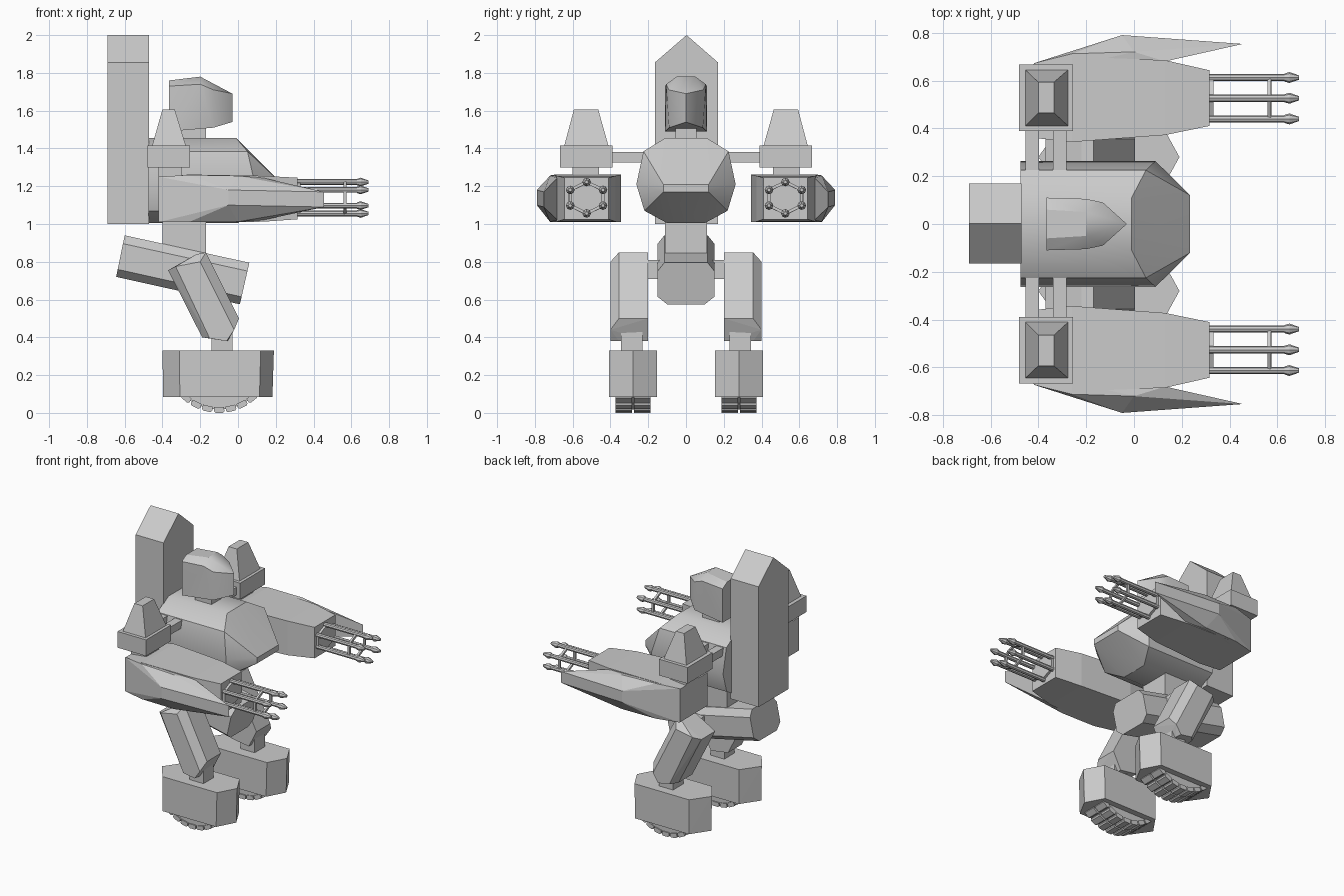
import bpy, bmesh, math
from mathutils import Vector

if "Cube" in bpy.data.objects:
    bpy.data.objects.remove(bpy.data.objects["Cube"])


def finish(bm, name, smooth=0):
    bmesh.ops.recalc_face_normals(bm, faces=bm.faces[:])
    me = bpy.data.meshes.new(name)
    bm.to_mesh(me)
    bm.free()
    ob = bpy.data.objects.new(name, me)
    bpy.context.collection.objects.link(ob)
    if smooth:
        bpy.ops.object.select_all(action='DESELECT')
        ob.select_set(True)
        bpy.context.view_layer.objects.active = ob
        bpy.ops.object.shade_smooth_by_angle(angle=math.radians(smooth))
    return ob


def add_hull(bm, pts):
    part = bmesh.new()
    for p in pts:
        part.verts.new(p)
    res = bmesh.ops.convex_hull(part, input=part.verts[:])
    loose = [v for v in part.verts if not v.link_faces]
    bmesh.ops.delete(part, geom=loose, context='VERTS')
    bmesh.ops.dissolve_limit(part, angle_limit=0.01, verts=part.verts[:], edges=part.edges[:])
    tmp = bpy.data.meshes.new("tmp")
    part.to_mesh(tmp)
    part.free()
    bm.from_mesh(tmp)
    bpy.data.meshes.remove(tmp)


def hull(name, pts, smooth=0, s=1):
    bm = bmesh.new()
    add_hull(bm, [(x, y * s, z) for x, y, z in pts])
    return finish(bm, name, smooth)


def box_pts(x0, x1, y0, y1, z0, z1):
    return [(x, y, z) for x in (x0, x1) for y in (y0, y1) for z in (z0, z1)]


def add_rod(bm, a, b, r1, r2, n=8):
    a, b = Vector(a), Vector(b)
    d = (b - a).normalized()
    u = d.orthogonal().normalized()
    w = d.cross(u)
    ring = [u * math.cos(t) + w * math.sin(t) for t in (i * math.tau / n for i in range(n))]
    add_hull(bm, [a + k * r1 for k in ring] + [b + k * r2 for k in ring])


# Backpack: gabled slab
roof = [(-0.165, 1.0), (0.17, 1.0), (0.17, 1.855), (0.003, 2.0), (-0.165, 1.855)]
hull("backpack", [(x, y, z) for x in (-0.69, -0.47) for y, z in roof])

# Torso: rounded section running forward into a blunt nose
sect = [(0.11, 1.455, -0.01), (0.225, 1.385, 0.05), (0.263, 1.21, 0.09), (0.22, 1.07, 0.06), (0.1, 1.005, 0.0)]
body = [(x, y * s, z) for y, z, xf in sect for s in (1, -1) for x in (-0.475, xf)]
body += [(0.235, s * 0.12, z) for s in (1, -1) for z in (1.17, 1.21)]
hull("torso", body, 35)

# Head and neck
head = []
for s in (1, -1):
    head += [(-0.365, s * 0.11, 1.49), (-0.365, s * 0.11, 1.73), (-0.365, s * 0.06, 1.76),
             (-0.2, s * 0.05, 1.78), (-0.2, s * 0.105, 1.74), (-0.13, s * 0.09, 1.51), (-0.13, s * 0.09, 1.71)]
head += [(-0.03, 0, 1.54), (-0.03, 0, 1.69)]
hull("head", head, 30)
hull("neck", box_pts(-0.3, -0.17, -0.055, 0.055, 1.42, 1.53))

# Waist column and tilted hip block with chamfered edges
hull("waist", box_pts(-0.4, -0.17, -0.11, 0.11, 0.78, 1.02))
hip = []
for top, bot in (((-0.6, 0.94), (-0.645, 0.72)), ((0.06, 0.795), (0.01, 0.575))):
    for f, w in ((0, 0.115), (0.2, 0.15), (0.82, 0.15), (1, 0.1)):
        x = top[0] + (bot[0] - top[0]) * f
        z = top[1] + (bot[1] - top[1]) * f
        hip += [(x, w, z), (x, -w, z)]
hull("hip_block", hip)
bm = bmesh.new()
add_hull(bm, box_pts(-0.25, -0.15, -0.22, 0.22, 0.71, 0.81))
finish(bm, "hip_axle")

for s, side in ((1, "left"), (-1, "right")):
    # Shoulder: block, tapered cap and two struts
    hull("shoulder_" + side, box_pts(-0.48, -0.255, 0.388, 0.668, 1.3, 1.415), s=s)
    hull("shoulder_cap_" + side, box_pts(-0.455, -0.275, 0.41, 0.645, 1.41, 1.412)
         + box_pts(-0.4, -0.335, 0.465, 0.593, 1.6, 1.607), s=s)
    for x in (-0.425, -0.31):
        hull("shoulder_strut_" + side, box_pts(x - 0.028, x + 0.028, 0.2, 0.4, 1.325, 1.38), s=s)
    hull("shoulder_post_" + side, box_pts(-0.42, -0.3, 0.46, 0.6, 1.2, 1.32), s=s)

    # Arm: tapered gun housing and faceted outer shield
    plan = [(-0.42, 0.36, 0.67, 1.01, 1.245), (-0.26, 0.343, 0.7, 1.01, 1.262),
            (0.13, 0.372, 0.685, 1.012, 1.255), (0.315, 0.41, 0.643, 1.025, 1.245)]
    hull("arm_" + side, [(x, y, z) for x, a, b, lo, hi in plan for y in (a, b) for z in (lo, hi)], s=s)
    plate = [(-0.42, 0.672, 1.01, 1.25), (-0.26, 0.712, 1.01, 1.26), (-0.05, 0.79, 1.1, 1.18),
             (0.455, 0.753, 1.09, 1.17), (0.13, 0.68, 1.02, 1.245), (-0.26, 0.66, 1.01, 1.26),
             (0.0, 0.72, 1.012, 1.255)]
    hull("shield_" + side, [(x, y, z) for x, y, lo, hi in plate for z in (lo, hi)], s=s)

    # Rotary gun: six barrels with pointed muzzles, base plate and hexagonal brace
    spots = [(s * 0.526 + 0.1 * math.sin(k * math.pi / 3), 1.139 + 0.083 * math.cos(k * math.pi / 3))
             for k in range(6)]
    bm = bmesh.new()
    for k, (y, z) in enumerate(spots):
        add_rod(bm, (0.3, y, z), (0.645, y, z), 0.015, 0.015)
        add_rod(bm, (0.63, y, z), (0.65, y, z), 0.017, 0.023)
        add_rod(bm, (0.65, y, z), (0.69, y, z), 0.023, 0.009)
        y2, z2 = spots[(k + 1) % 6]
        add_rod(bm, (0.566, y, z), (0.566, y2, z2), 0.011, 0.011, 4)
    add_hull(bm, [(x, s * 0.526 + (y - s * 0.526) * 1.1, z) for x in (0.3, 0.332) for y, z in spots])
    finish(bm, "rotary_gun_" + side)

    # Thigh: slanted prism, chamfered on its outer edges
    thigh = [(-0.37, 0.755), (-0.22, 0.84), (-0.17, 0.85), (0.005, 0.5), (-0.055, 0.38), (-0.19, 0.4)]
    outer = [(-0.33, 0.775), (-0.2, 0.8), (-0.02, 0.44), (-0.06, 0.38), (-0.15, 0.395)]
    hull("leg_" + side, [(x, y, z) for x, z in thigh for y in (0.2, 0.355)]
         + [(x, 0.4, z) for x, z in outer], s=s)
    hull("ankle_" + side, box_pts(-0.14, -0.03, 0.23, 0.345, 0.3, 0.5), s=s)

    # Foot: hexagonal block
    foot = [(-0.4, 0.28), (-0.31, 0.408), (0.12, 0.408), (0.19, 0.28), (0.12, 0.153), (-0.31, 0.153)]
    hull("foot_" + side, [(x, y, 0.33) for x, y in foot]
         + [(x * 0.98 - 0.004, y, 0.085) for x, y in foot], s=s)

    # Sole: curved core with two rows of tread pads
    def arc(t, r):
        return (-0.1 + r * math.sin(t), 0.29 - r * math.cos(t))
    bm = bmesh.new()
    core = [arc(-0.76 + i * 0.19, 0.272) for i in range(9)]
    add_hull(bm, [(x, s * y, z) for x, z in core for y in (0.195, 0.365)])
    for i in range(7):
        t = -0.69 + i * 0.23
        for y0, y1 in ((0.187, 0.274), (0.286, 0.373)):
            pad = [arc(t - 0.1, 0.26), arc(t + 0.1, 0.26), arc(t - 0.1, 0.282),
                   arc(t + 0.1, 0.282), arc(t - 0.07, 0.29), arc(t + 0.07, 0.29)]
            add_hull(bm, [(x, s * y, max(z, 0)) for x, z in pad for y in (y0, y1)])
    finish(bm, "sole_tread_" + side)
